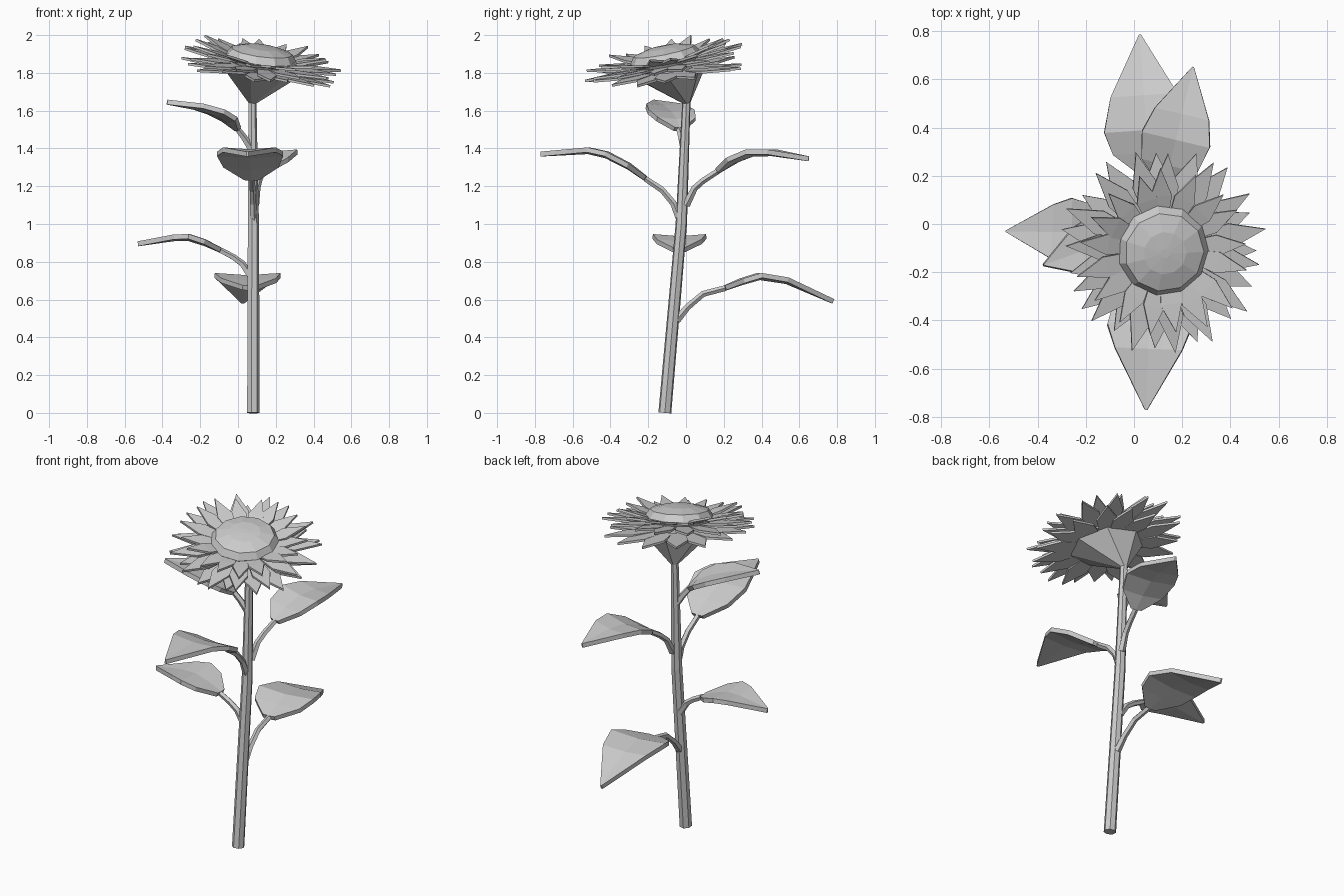
import bpy, bmesh, math, random
from mathutils import Vector, Matrix

random.seed(4)
cube = bpy.data.objects.get("Cube")
if cube:
    bpy.data.objects.remove(cube, do_unlink=True)

grey = bpy.data.materials.new("plain_grey")
grey.use_nodes = True
grey.diffuse_color = (0.6, 0.6, 0.6, 1)
grey.node_tree.nodes["Principled BSDF"].inputs["Base Color"].default_value = (0.6, 0.6, 0.6, 1)


def finish(name, bm, thickness=0.0):
    bmesh.ops.recalc_face_normals(bm, faces=bm.faces)
    mesh = bpy.data.meshes.new(name)
    bm.to_mesh(mesh)
    bm.free()
    mesh.materials.append(grey)
    obj = bpy.data.objects.new(name, mesh)
    bpy.context.collection.objects.link(obj)
    if thickness:
        mod = obj.modifiers.new("thickness", 'SOLIDIFY')
        mod.thickness = thickness
        mod.offset = 0


def loft(bm, rings):
    """Skin a list of closed rings and cap both ends."""
    loops = [[bm.verts.new(p) for p in ring] for ring in rings]
    for a, b in zip(loops, loops[1:]):
        for i in range(len(a)):
            j = (i + 1) % len(a)
            bm.faces.new((a[i], a[j], b[j], b[i]))
    bm.faces.new(loops[0])
    bm.faces.new(loops[-1])


def tube(name, points, radii, sides):
    bm = bmesh.new()
    rings = []
    for i, p in enumerate(points):
        d = points[min(i + 1, len(points) - 1)] - points[max(i - 1, 0)]
        turn = Vector((0, 0, 1)).rotation_difference(d)
        rings.append([p + turn @ Vector((math.cos(a), math.sin(a), 0)) * radii[i]
                      for a in (math.tau * k / sides for k in range(sides))])
    loft(bm, rings)
    finish(name, bm)


# Leaning, tapering stem
tube("stem", [Vector(p) for p in ((0.08, -0.112, 0), (0.08, -0.025, 1), (0.075, 0.003, 1.67))],
     (0.035, 0.031, 0.022), 7)


# Leaves: a bent stalk carrying an arched, pointed blade
def leaf(name, start, tip, stalk, blade, half_width):
    """stalk and blade hold (reach along start-tip, height) pairs."""
    start, tip = Vector(start), Vector(tip)
    along = tip - start
    side = Vector((-along.y, along.x, 0)).normalized()

    def place(s):
        p = start + along * s[0]
        return Vector((p.x, p.y, s[1]))

    tube(name + "_stalk", [place(s) for s in stalk + blade[:1]],
         [0.022, 0.018, 0.017, 0.016][:len(stalk) + 1], 5)
    bm = bmesh.new()
    rows = []
    for s, w in zip(blade, (0.22, 0.83, 1.0, 0.8, 0.03)):
        mid, off = place(s), side * half_width * w
        lift = Vector((0, 0, 0.012 * w))
        rows.append([bm.verts.new(p) for p in (mid - off + lift, mid, mid + off + lift)])
    for a, b in zip(rows, rows[1:]):
        for i in range(2):
            bm.faces.new((a[i], a[i + 1], b[i + 1], b[i]))
    finish(name + "_blade", bm, 0.026)


leaf("lower_back_leaf", (0.08, -0.05, 0), (0.025, 0.78, 0),
     [(0, 0.49), (0.07, 0.56), (0.17, 0.63)],
     [(0.31, 0.66), (0.42, 0.69), (0.53, 0.716), (0.7, 0.695), (1, 0.59)], 0.175)
leaf("upper_front_leaf", (0.08, -0.03, 0), (0.05, -0.77, 0),
     [(0, 1.02), (0.05, 1.11), (0.13, 1.18)],
     [(0.25, 1.24), (0.37, 1.3), (0.53, 1.36), (0.66, 1.383), (1, 1.37)], 0.175)
leaf("upper_back_leaf", (0.09, 0, 0), (0.245, 0.65, 0),
     [(0, 1.1), (0.07, 1.19), (0.14, 1.23)],
     [(0.26, 1.28), (0.38, 1.33), (0.54, 1.37), (0.7, 1.372), (1, 1.345)], 0.145)
leaf("lower_right_leaf", (0.07, -0.04, 0), (-0.53, -0.03, 0),
     [(0, 0.72), (0.08, 0.79), (0.16, 0.825)],
     [(0.27, 0.86), (0.41, 0.896), (0.55, 0.922), (0.68, 0.922), (1, 0.895)], 0.142)
leaf("upper_right_leaf", (0.07, -0.01, 0), (-0.375, -0.17, 0),
     [(0, 1.4), (0.09, 1.46)],
     [(0.16, 1.5), (0.26, 1.545), (0.42, 1.582), (0.65, 1.615), (1, 1.645)], 0.13)


# Tilted frames of the flower head, flatter underneath
def frame(lean, z):
    tilt = Vector((0, 0, 1)).rotation_difference(Vector((0.13, -lean, 1)))
    return Matrix.Translation((0.115, -0.1, z)) @ tilt.to_matrix().to_4x4()


head = frame(0.2, 1.83)
underside = frame(0.11, 1.805)


def ring(place, radius, height, sides):
    return [place @ Vector((radius * math.cos(math.tau * k / sides),
                            radius * math.sin(math.tau * k / sides), height)) for k in range(sides)]


# Cone under the flower, skewed to meet the stem
bm = bmesh.new()
neck = Vector((0.075, 0.003, 1.64))
loft(bm, [[neck + (p - underside.translation) * 0.1 for p in ring(underside, 0.21, 0, 7)],
          ring(underside, 0.21, 0, 7)])
finish("flower_cup", bm)

# Domed seed disc
bm = bmesh.new()
loft(bm, [ring(head, r, h, 11) for r, h in
          ((0.16, 0), (0.19, 0.05), (0.165, 0.088), (0.09, 0.108), (0.02, 0.113))])
finish("seed_disc", bm)

# Three rings of pointed petals
for name, place, count, reach, width, base, rise, shift in (
        ("lower_petals", underside, 15, 0.42, 0.06, 0.005, 0.0, 0.0),
        ("middle_petals", head, 15, 0.425, 0.052, 0.015, 0.035, 0.5),
        ("upper_petals", head, 17, 0.36, 0.045, 0.03, 0.085, 0.25)):
    bm = bmesh.new()
    for k in range(count):
        a = math.tau * (k + shift + random.uniform(-0.15, 0.15)) / count
        turn = place @ Matrix.Rotation(a, 4, 'Z')
        r = reach * random.uniform(0.93, 1.05)
        top = rise + random.uniform(-0.015, 0.015)
        shape = [(0.13, -0.6, base), (r * 0.66, -1, (base + top) / 2), (r, 0, top),
                 (r * 0.66, 1, (base + top) / 2), (0.13, 0.6, base)]
        v = [bm.verts.new(turn @ Vector((x, y * width, z))) for x, y, z in shape]
        bm.faces.new((v[0], v[1], v[3], v[4]))
        bm.faces.new((v[1], v[2], v[3]))
    finish(name, bm, 0.013)
